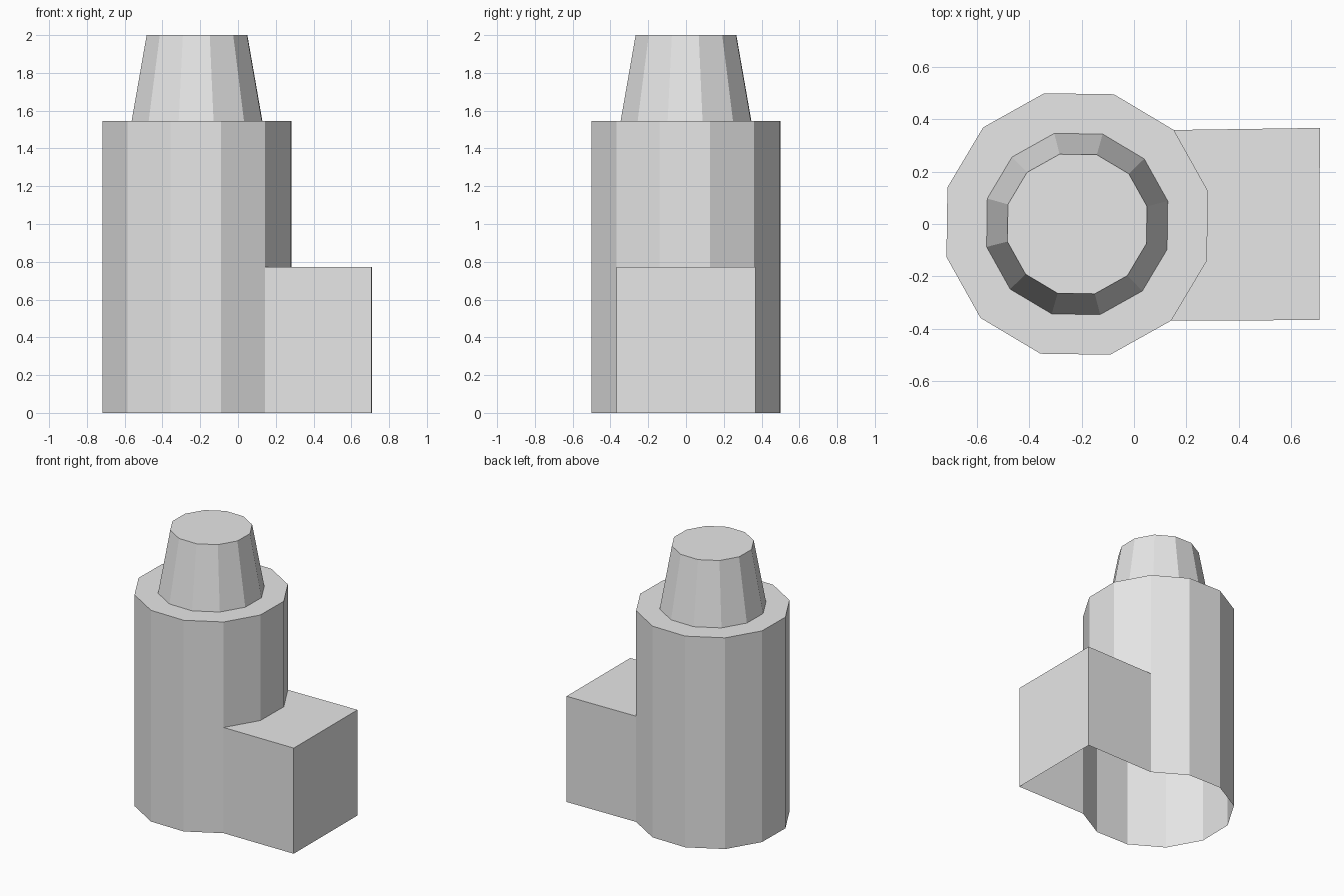
import bpy
import bmesh
from math import cos, sin, radians
from mathutils import Vector

cube = bpy.data.objects.get("Cube")
if cube:
    bpy.data.objects.remove(cube, do_unlink=True)

SIDES = 12
CENTRE_X = -0.217
TOWER_TOP, ANNEX_TOP, TOTAL = 1.545, 0.773, 2.0

grey = bpy.data.materials.new("plain_grey")
grey.use_nodes = True
grey.diffuse_color = (0.8, 0.8, 0.8, 1)
grey.node_tree.nodes["Principled BSDF"].inputs["Base Color"].default_value = grey.diffuse_color


def ring(radius):
    """Plan of a twelve-sided drum, counter-clockwise from the lower annex corner."""
    angles = [radians(-45.8 + 360 * i / SIDES) for i in range(SIDES)]
    return [Vector((CENTRE_X + radius * cos(a), radius * sin(a), 0)) for a in angles]


def add_face(bm, points):
    bm.faces.new([bm.verts.new(p) for p in points])


def at(plan, z):
    return [Vector((p.x, p.y, z)) for p in plan]


def add_walls(bm, lower, upper):
    """Flat panels between two matching paths."""
    for i in range(len(lower) - 1):
        add_face(bm, (lower[i], lower[i + 1], upper[i + 1], upper[i]))


def finish(bm, name):
    bmesh.ops.remove_doubles(bm, verts=bm.verts, dist=0.0001)
    mesh = bpy.data.meshes.new(name)
    bm.to_mesh(mesh)
    bm.free()
    mesh.materials.append(grey)
    obj = bpy.data.objects.new(name, mesh)
    bpy.context.collection.objects.link(obj)


drum = ring(0.515)
neck = ring(0.357)
crown = ring(0.275)

# Tower: open below, with the panels over the annex starting at its roof
bm = bmesh.new()
joined = drum[:4]
free = drum[3:] + drum[:1]
add_walls(bm, at(joined, ANNEX_TOP), at(joined, TOWER_TOP))
add_walls(bm, at(free, 0), at(free, ANNEX_TOP))
add_walls(bm, at(free, ANNEX_TOP), at(free, TOWER_TOP))
# Ledge around the cupola
add_walls(bm, at(drum + drum[:1], TOWER_TOP), at(neck + neck[:1], TOWER_TOP))
finish(bm, "tower")

# Cupola: tapered drum with a flat cap
bm = bmesh.new()
add_walls(bm, at(neck + neck[:1], TOWER_TOP), at(crown + crown[:1], TOTAL))
add_face(bm, at(crown, TOTAL))
finish(bm, "cupola")

# Annex: three walls and a roof fitted against the tower, open below
bm = bmesh.new()
corners = [Vector((0.708, -0.367, 0)), Vector((0.71, 0.367, 0))]
plan = [drum[0]] + corners + [drum[3]]
add_walls(bm, at(plan, 0), at(plan, ANNEX_TOP))
add_face(bm, at(plan + [drum[2], drum[1]], ANNEX_TOP))
finish(bm, "annex")
